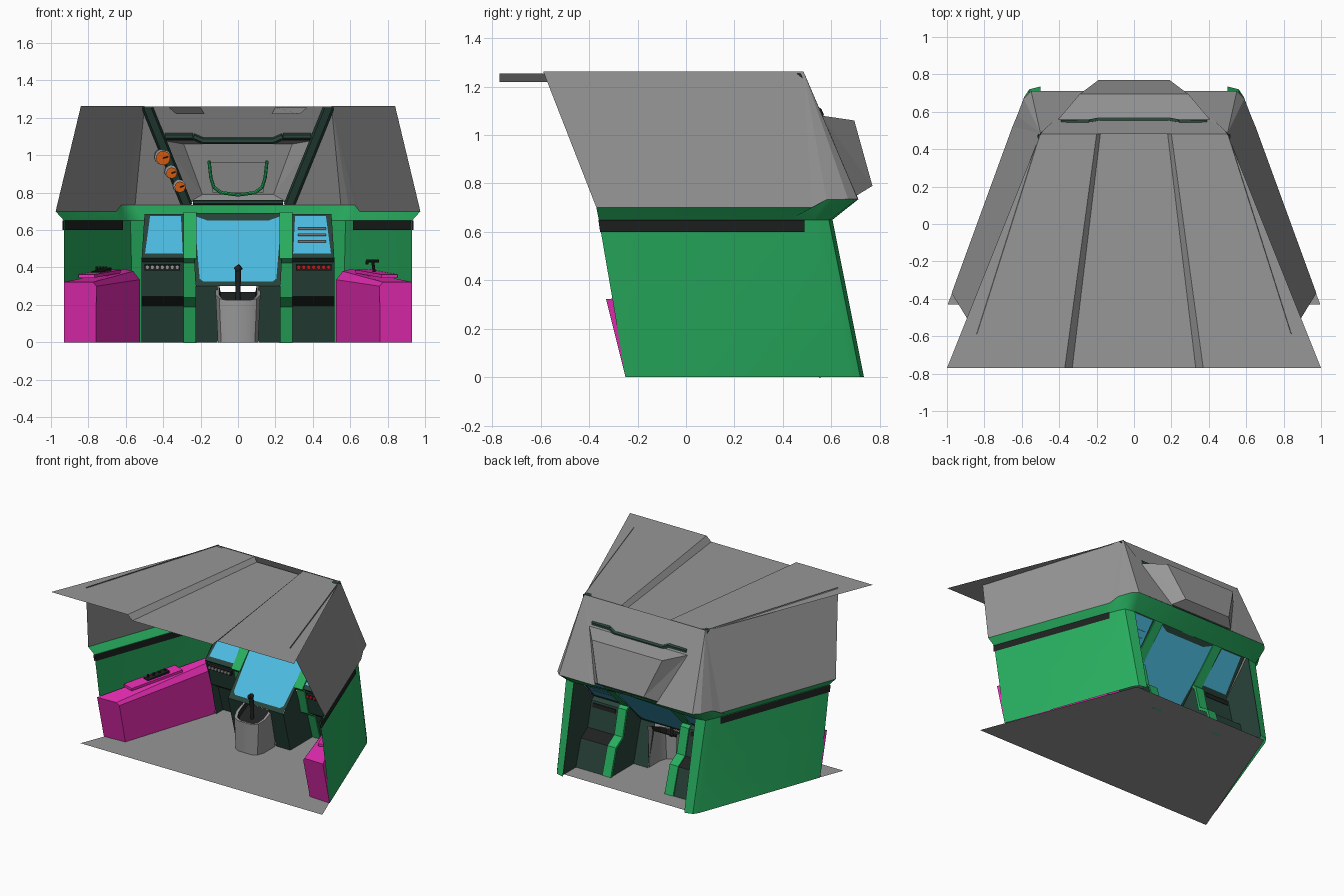
import bpy, bmesh, math
from mathutils import Vector

if "Cube" in bpy.data.objects:
    bpy.data.objects.remove(bpy.data.objects["Cube"])

COL = dict(green=(.021, .43, .117), dark=(.021, .056, .042), pink=(.85, .027, .48), blue=(.072, .5, .75),
           orange=(.62, .1, .006), black=(.014, .016, .016), red=(.5, .012, .015), grey=(.31, .31, .31))
MATS = {}
for k, c in COL.items():
    MATS[k] = bpy.data.materials.new(k)
    MATS[k].diffuse_color = (*c, 1)


def add(name, bm, col=None):
    bmesh.ops.remove_doubles(bm, verts=bm.verts, dist=.0005)
    bmesh.ops.recalc_face_normals(bm, faces=bm.faces)
    me = bpy.data.meshes.new(name)
    bm.to_mesh(me)
    bm.free()
    ob = bpy.data.objects.new(name, me)
    bpy.context.collection.objects.link(ob)
    me.materials.append(MATS[col or 'grey'])
    return ob


def polys(name, faces, col=None, mirror=False):
    bm = bmesh.new()
    for f in faces:
        for s in ((1, -1) if mirror else (1,)):
            bm.faces.new([bm.verts.new((p[0] * s, p[1], p[2])) for p in f])
    return add(name, bm, col)


def grid(*rows):
    return [(r[i], r[i + 1], q[i + 1], q[i]) for r, q in zip(rows, rows[1:]) for i in range(len(r) - 1)]


def mir(*pts):
    # full-width face from points on the +x side
    return [p for p in pts] + [(-p[0], p[1], p[2]) for p in reversed(pts)]


def ribbon(name, prof, x0, x1, col, thick=0):
    ob = polys(name, grid([(x0, *p) for p in prof], [(x1, *p) for p in prof]), col, True)
    if thick:
        m = ob.modifiers.new("thickness", 'SOLIDIFY')
        m.thickness, m.offset = thick, 0
    return ob


def rods(name, segs, r, col=None, n=10):
    bm = bmesh.new()
    for a, b in segs:
        a, b = Vector(a), Vector(b)
        d = b - a
        mat = d.to_track_quat('Z', 'Y').to_matrix().to_4x4()
        mat.translation = (a + b) / 2
        bmesh.ops.create_cone(bm, cap_ends=True, segments=n, radius1=r, radius2=r, depth=d.length, matrix=mat)
    return add(name, bm, col)


def chain(pts):
    return list(zip(pts, pts[1:]))


def slab(name, a, b, h, w, col=None):
    # flat bar from a to b, width w in xy, height h
    a, b = Vector(a), Vector(b)
    s = (b - a).cross(Vector((0, 0, 1))).normalized() * w / 2
    u = Vector((0, 0, h))
    lo = [a - s, a + s, b + s, b - s]
    hi = [p + u for p in lo]
    return polys(name, [lo, hi] + [(lo[i - 1], lo[i], hi[i], hi[i - 1]) for i in range(4)], col)


# floor and roof with a recessed centre strip
polys("floor", [mir((.996, -.43, 0), (.56, .7, 0))])
rz = (1.255, 1.255, 1.22, 1.22, 1.255, 1.255)
polys("roof", grid([(x, -.77, z) for x, z in zip((-1, -.37, -.33, .33, .37, 1), rz)],
                   [(x, .48, z) for x, z in zip((-.5, -.2, -.18, .18, .2, .5), rz)]))

# sloped upper walls
A, D = (.84, -.59, 1.263), (.5, .485, 1.263)
edge = [(.975, -.37, .7), (.65, .52, .7), (.625, .58, .733), (.59, .67, .735), (.55, .71, .735), (.25, .712, .735)]
polys("upper_wall", [(A, edge[0], edge[1], D)] + [(D, p, q) for p, q in chain(edge[1:])], mirror=True)

# lower walls with rounded rear corners, flared rim and dark stripe
low = [(.93, -.25, 0), (.587, .68, 0), (.56, .72, 0), (.5, .735, 0)]
midr = [(.93, -.3, .3), (.596, .61, .3), (.567, .66, .3), (.5, .675, .3)]
top = [(.93, -.36, .65), (.605, .525, .65), (.575, .59, .65), (.5, .605, .65)]
polys("lower_wall", grid(low, midr, top), 'green', True)
polys("rim", grid([top[0], (.64, .43, .65), top[1], top[2], top[3], (0, .565, .675)],
                  edge[:5] + [(0, .712, .735)]), 'green', True)
stripe = []
for o in (-.006, .006):
    stripe.append([(.932 + o, -.355, .6), (.622 + o, .49, .6), (.62 + o, .49, .65), (.931 + o, -.362, .65)])
polys("wall_stripe", stripe, 'black', True)

# side consoles
front = [(.76, -.24, 0), (.757, -.315, .3), (.775, -.325, .322), (.93, -.33, .322), (.93, -.25, 0)]
back = [(.525, .48, 0), (.525, .48, .335), (.56, .48, .38), (.605, .48, .392), (.64, .48, 0)]
polys("side_console", grid(front, back) + [front, back], 'pink', True)

# console controls
slab("switch_plate", (-.81, -.14, .345), (-.67, .26, .37), .018, .09, 'pink')
slab("switch_block", (-.76, 0, .363), (-.7, .17, .383), .016, .05, 'black')
rods("switch_knobs", [((-.755 + .016 * i, .02 + .045 * i, .37), (-.755 + .016 * i, .02 + .045 * i, .405))
                      for i in range(4)], .008, 'black')
slab("lever_plate", (.81, -.14, .345), (.67, .26, .37), .018, .09, 'pink')
rods("throttle_lever", [((.73, .08, .36), (.72, .08, .435)), ((.685, .08, .435), (.755, .08, .435)),
                        ((.69, .08, .415), (.69, .08, .435))], .008, 'black')


# dashboard: stepped side panels, screens and strips
def sy(z):
    return .23 + .94 * (z - .325)


def screen(name, outer, inner, mirror):
    o = [(x, sy(z), z) for x, z in outer]
    i = [(x, sy(z), z) for x, z in inner]
    polys(name + "_frame", grid(o + o[:1], i + i[:1]), 'dark', mirror)
    polys(name, [i], 'blue', mirror)


screen("side_screen", [(.285, .685), (.5, .685), (.515, .45), (.285, .45)],
       [(.305, .675), (.47, .675), (.497, .475), (.295, .475)], True)
screen("main_screen",
       [(-.24, .66), (-.24, .69), (-.15, .69), (.15, .69), (.24, .69), (.24, .66),
        (.23, .34), (.225, .3), (-.225, .3), (-.23, .34)],
       [(-.232, .66), (-.222, .672), (-.16, .65), (.16, .65), (.222, .672), (.232, .66),
        (.205, .34), (.185, .325), (-.185, .325), (-.205, .34)], False)
prof = [(sy(.45), .45), (.375, .43), (.42, .245), (.5, .195), (.56, 0)]
ribbon("dash_panel", prof[:3], .285, .515, 'dark')
ribbon("dash_ledge", prof[2:4], .225, .515, 'black')
ribbon("dash_base", prof[3:], .285, .515, 'dark')
ribbon("dash_strip", [(sy(.69), .69)] + prof, .222, .292, 'green', .02)
polys("dash_cheek", [[(.515, y, z) for y, z in
                      [(sy(.685), .685), (sy(.45), .45), (.42, .245), (.475, 0), (.72, 0), (.6, .65)]]], 'dark', True)
ribbon("button_bar", [(.372, .415), (.375, .385)], .31, .5, 'black', .03)
for s, c, n in ((-1, 'grey', "grey"), (1, 'red', "red")):
    rods(n + "_buttons", [((s * (.325 + .0265 * i), .38, .4), (s * (.325 + .0265 * i), .35, .4))
                          for i in range(7)], .011, c, 8)
rods("screen_bars", [((.32, sy(z) - .008, z), (.47, sy(z) - .008, z)) for z in (.54, .575, .61)], .007, None, 6)

# centre pedestal with grey stick pod
ribbon("pedestal_front", [(sy(.3), .3), (.29, 0)], .11, .228, 'dark')
polys("pedestal_side", [[(.228, y, z) for y, z in
                         [(sy(.3), .3), (.29, 0), (.56, 0), (.5, .195), (.42, .245), (sy(.45), .45)]]], 'dark', True)
half = [(.12, .28), (.12, .15), (.1, .1), (.06, .08)]
foot = half + [(-x, y) for x, y in reversed(half)]


def pod_ring(k, dz):
    return [(x * k, .18 + (y - .18) * k, .225 + (y - .08) * .4 + dz) for x, y in foot]


polys("stick_pod", grid([(x * .9, y, 0) for x, y in foot], pod_ring(1, 0), pod_ring(.84, 0)))
polys("pod_well", grid(pod_ring(.84, 0), pod_ring(.78, -.035)) + [pod_ring(.78, -.035)], 'black')
rods("stick_shaft", [((0, .17, .22), (0, .165, .33))], .013, 'black')
rods("stick_grip", [((0, .165, .32), (0, .15, .395)), ((-.012, .15, .385), (.014, .145, .405))], .017, 'black')

# canopy: sloping panel, crossbar, posts and bulge
a, b, c, d = (.405, .56, 1.08), (.26, .705, .75), (.29, .695, 1.06), (.19, .77, .79)
polys("canopy_panel", [mir((.5, .48, 1.26), a)])
polys("canopy_gap", [((.5, .48, 1.26), (.44, .563, 1.08), a), ((.44, .563, 1.08), (.29, .71, .74), b, a)], None, True)
polys("canopy_bulge", [mir(a, c), mir(c, d), mir(d, b)])
polys("canopy_bulge_side", [(a, c, d), (a, d, b)], None, True)
polys("canopy_pane", [mir(*[(x, .685 + .278 * (1.06 - z), z) for x, z in ((.15, .96), (.135, .8))])])
rods("canopy_crossbar", chain([(-.39, .54, 1.1), (-.24, .543, 1.1), (-.19, .553, 1.078), (.19, .553, 1.078),
                               (.24, .543, 1.1), (.39, .54, 1.1)]), .018, 'dark', 6)
# flat-sided posts lying just inside the rear opening
sec = [(-.032, -.012), (-.02, -.05), (.02, -.05), (.032, -.012)]
hi = [(.485 + x, .485 + y, 1.255) for x, y in sec]
lo = [(.275 + x, .7 + y, .737) for x, y in sec]
polys("canopy_post", grid(hi + hi[:1], lo + lo[:1]) + [hi, lo], 'dark', True)
rods("canopy_sill", [((-.24, .685, .748), (.24, .685, .748))], .014, 'dark', 6)
hp = [(.155, .66, .97), (.145, .675, .88), (.13, .685, .83), (.09, .69, .8), (0, .69, .788)]
rods("grab_handle", chain(hp) + chain([(-x, y, z) for x, y, z in hp]), .009, 'green', 8)

# three round gauges on the left post
for i, (x, z, r) in enumerate(((-.4, .985, .038), (-.355, .905, .029), (-.31, .83, .029))):
    y = .475 + .215 * (1.25 - z) / .51 - .055
    rods(f"gauge_ring_{i}", [((x - .006, y + .04, z + .008), (x - .003, y, z + .006))], r + .005, None, 20)
    rods(f"gauge_face_{i}", [((x, y + .02, z), (x, y - .012, z))], r, 'orange', 20)
    rods(f"gauge_needle_{i}", [((x, y - .014, z), (x + r * .7, y - .014, z + r * .2))], .003, 'black', 4)

# smooth only the rounded parts
for o in bpy.data.objects:
    o.select_set(o.name in ("lower_wall", "rim", "stick_pod") or o.name.startswith(("gauge", "grab", "stick")))
bpy.context.view_layer.objects.active = bpy.data.objects["lower_wall"]
bpy.ops.object.shade_smooth_by_angle(angle=math.radians(40))

for m in bpy.data.materials:
    if m.users and not m.is_grease_pencil:
        m.use_nodes = True
        m.node_tree.nodes["Principled BSDF"].inputs["Base Color"].default_value = m.diffuse_color
